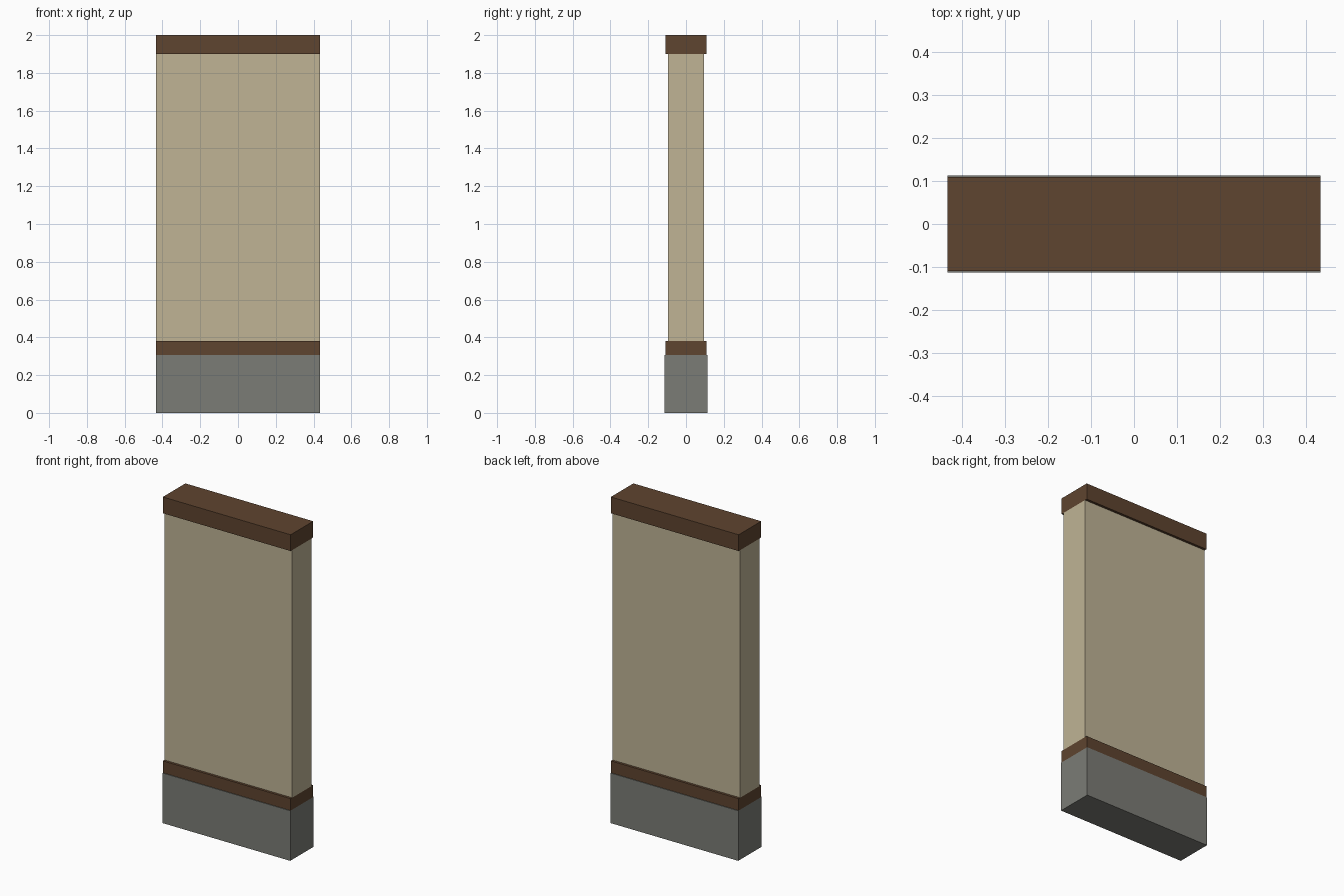
import bpy, bmesh

if "Cube" in bpy.data.objects:
    bpy.data.objects.remove(bpy.data.objects["Cube"])

HALF_X = 0.434


def material(name, rgb):
    m = bpy.data.materials.new(name)
    m.diffuse_color = (*[(c / 255) ** 2.2 for c in rgb], 1)
    m.use_nodes = True
    m.node_tree.nodes["Principled BSDF"].inputs["Base Color"].default_value = m.diffuse_color
    return m


def block(name, half_y, z0, z1, mat):
    bm = bmesh.new()
    bmesh.ops.create_cube(bm, size=1)
    for v in bm.verts:
        v.co.x *= 2 * HALF_X
        v.co.y *= 2 * half_y
        v.co.z = z1 if v.co.z > 0 else z0
    me = bpy.data.meshes.new(name)
    bm.to_mesh(me)
    bm.free()
    me.materials.append(mat)
    ob = bpy.data.objects.new(name, me)
    bpy.context.collection.objects.link(ob)
    return ob


stone = material("stone", (122, 123, 117))
wood = material("dark_wood", (95, 70, 51))
plaster = material("plaster", (190, 178, 148))

# Stone footing, timber sill, plaster panel, timber top beam
block("stone_base", 0.113, 0.0, 0.307, stone)
block("lower_beam", 0.109, 0.307, 0.38, wood)
block("plaster_wall", 0.094, 0.38, 1.9, plaster)
block("upper_beam", 0.109, 1.9, 2.0, wood)
